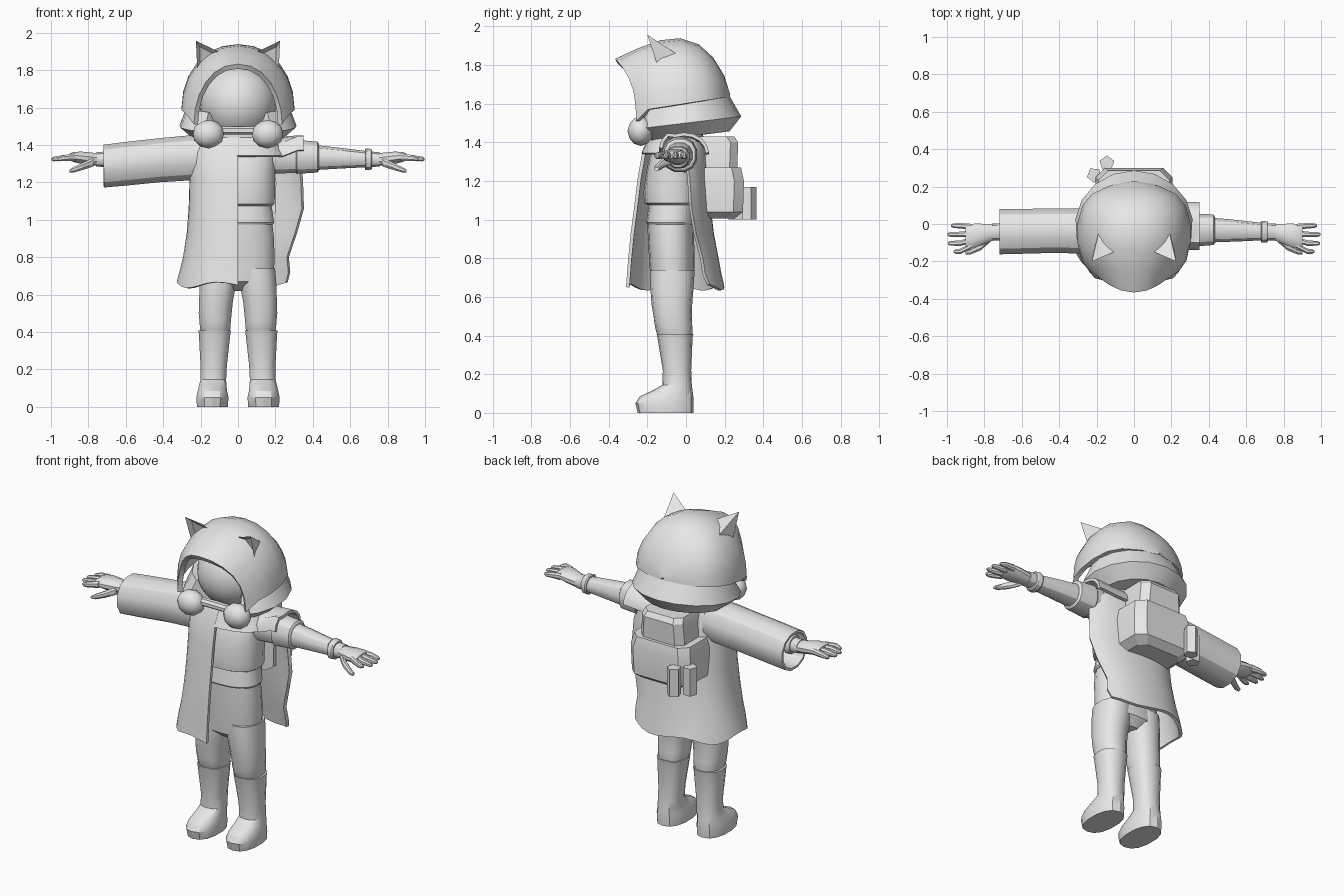
import bpy, bmesh, math
from mathutils import Vector

if "Cube" in bpy.data.objects:
    bpy.data.objects.remove(bpy.data.objects["Cube"])

grey = bpy.data.materials.new("plain_grey")
grey.diffuse_color = (0.8, 0.8, 0.8, 1)
grey.use_nodes = True
grey.node_tree.nodes["Principled BSDF"].inputs["Base Color"].default_value = grey.diffuse_color


def finish(name, bm, thick=0, angle=32):
    """Turn a bmesh into an object, with optional wall thickness."""
    bmesh.ops.recalc_face_normals(bm, faces=bm.faces[:])
    me = bpy.data.meshes.new(name)
    bm.to_mesh(me)
    bm.free()
    ob = bpy.data.objects.new(name, me)
    bpy.context.collection.objects.link(ob)
    if thick:
        mod = ob.modifiers.new("wall", 'SOLIDIFY')
        mod.thickness, mod.offset = thick, 0
        bpy.context.view_layer.update()
        dg = bpy.context.evaluated_depsgraph_get()
        me = bpy.data.meshes.new_from_object(ob.evaluated_get(dg))
        ob.modifiers.clear()
        ob.data = me
    me.materials.clear()
    me.materials.append(grey)
    me.shade_smooth()
    me.set_sharp_from_angle(angle=math.radians(angle))
    return ob


def loft(name, rows, closed=True, caps=True, thick=0, angle=32):
    """Skin a list of equal-length point rows."""
    bm = bmesh.new()
    vs = [[bm.verts.new(p) for p in r] for r in rows]
    n = len(rows[0])
    for a, b in zip(vs, vs[1:]):
        for i in range(n if closed else n - 1):
            j = (i + 1) % n
            bm.faces.new((a[i], a[j], b[j], b[i]))
    if caps:
        bm.faces.new(vs[0])
        bm.faces.new(vs[-1])
    return finish(name, bm, thick, angle)


def power(v, e):
    return math.copysign(abs(v) ** e, v)


def ring(c, u, v, n=14, e=0.85):
    pts = []
    for i in range(n):
        t = math.tau * (i + 0.5) / n
        pts.append(Vector(c) + Vector(u) * power(math.cos(t), e) + Vector(v) * power(math.sin(t), e))
    return pts


def upright(name, rows, s=1, n=14, e=0.85, **kw):
    """Rows are z, centre x, half width, front y, back y."""
    return loft(name, [ring((s * x, (f + b) / 2, z), (w, 0, 0), (0, (b - f) / 2, 0), n, e)
                       for z, x, w, f, b in rows], **kw)


def sideways(name, rows, s=1, n=12, e=0.9, **kw):
    """Rows are x, front y, back y, low z, high z."""
    return loft(name, [ring((s * x, (f + b) / 2, (l + h) / 2), (0, (b - f) / 2, 0), (0, 0, (h - l) / 2), n, e)
                       for x, f, b, l, h in rows], **kw)


# legs, boots, arms and hands
for s, side in ((-1, "right"), (1, "left")):
    upright(side + "_boot", [
        (0, .137, .084, -.25, .038), (.05, .137, .088, -.262, .04), (.085, .137, .08, -.24, .038),
        (.115, .135, .075, -.175, .034), (.145, .132, .07, -.122, .03), (.22, .13, .072, -.12, .027),
        (.39, .125, .086, -.148, .034), (.408, .125, .089, -.152, .038), (.41, .125, .07, -.13, .02)], s)
    upright(side + "_trouser_leg", [
        (.39, .122, .076, -.14, .03), (.42, .122, .083, -.155, .034), (.46, .122, .086, -.163, .032),
        (.5, .122, .09, -.168, .03), (.56, .118, .092, -.178, .032), (.66, .107, .1, -.186, .04),
        (.74, .1, .1, -.186, .045)], s)
    sideways(side + "_arm", [
        (.15, -.11, .05, 1.25, 1.42), (.43, -.1, .035, 1.265, 1.4), (.56, -.095, .022, 1.273, 1.385),
        (.7, -.088, .006, 1.28, 1.367), (.76, -.09, .004, 1.284, 1.362)], s)
    sideways(side + "_wrist_band", [
        (.678, -.098, .015, 1.268, 1.379), (.685, -.102, .019, 1.264, 1.383),
        (.71, -.1, .016, 1.266, 1.381), (.717, -.094, .01, 1.272, 1.376)], s)
    sideways(side + "_palm", [
        (.73, -.082, -.004, 1.288, 1.355), (.78, -.1, .002, 1.288, 1.36), (.84, -.125, .004, 1.298, 1.366),
        (.885, -.132, .002, 1.31, 1.362), (.9, -.128, -.004, 1.318, 1.355)], s)
    for k, (y, tip) in enumerate(((-.015, .978), (-.05, .998), (-.085, .995), (-.117, .965))):
        y2 = y - .012 * k + .006
        sideways(f"{side}_finger_{k + 1}", [
            (.87, y - .017, y + .017, 1.312, 1.356), (.93, y2 - .016, y2 + .016, 1.313, 1.348),
            (tip - .012, y2 - .013, y2 + .013, 1.312, 1.338), (tip, y2 - .006, y2 + .006, 1.318, 1.33)], s, n=8)
    sideways(side + "_thumb", [
        (.77, -.1, -.055, 1.285, 1.335), (.82, -.142, -.1, 1.268, 1.312),
        (.875, -.164, -.13, 1.253, 1.285), (.9, -.163, -.14, 1.253, 1.27)], s, n=8)

# hips, belt line, shirt and neck
upright("trouser_hips", [
    (.62, 0, .06, -.12, 0), (.67, 0, .19, -.182, .04), (.78, 0, .198, -.19, .045), (.9, 0, .195, -.197, .042),
    (.985, 0, .185, -.2, .04)], n=18)
upright("waistband", [(.975, 0, .19, -.2, .045), (.985, 0, .196, -.206, .05), (1.0, 0, .193, -.204, .05),
                      (1.09, 0, .18, -.19, .06)], n=18)
upright("shirt", [
    (1.075, 0, .185, -.195, .06), (1.085, 0, .198, -.215, .072), (1.14, 0, .2, -.22, .075),
    (1.25, 0, .2, -.205, .075), (1.36, 0, .2, -.18, .07), (1.42, 0, .16, -.14, .05),
    (1.44, 0, .1, -.11, .03)], n=18)
upright("neck", [(1.38, 0, .1, -.14, .04), (1.52, 0, .1, -.15, .05)])

# short sleeve and rolled cuff on the uncovered arm
sideways("short_sleeve", [(.14, -.12, .055, 1.24, 1.43), (.33, -.11, .05, 1.25, 1.42)])
sideways("sleeve_cuff", [(.31, -.118, .056, 1.247, 1.425), (.315, -.124, .06, 1.243, 1.43),
                         (.425, -.115, .053, 1.25, 1.42), (.432, -.105, .043, 1.26, 1.41)])

# long wide sleeve, open at the wrist
sideways("coat_sleeve", [
    (.14, -.15, .07, 1.23, 1.445), (.26, -.155, .08, 1.215, 1.447), (.42, -.15, .078, 1.205, 1.432),
    (.6, -.155, .077, 1.187, 1.412), (.718, -.158, .077, 1.177, 1.397)], -1, n=12, caps=False, thick=.016)

# coat rows: z, half width on each side, front y, back y, end angle
COAT = [(1.465, .1, .1, -.13, .05, 270), (1.435, .2, .2, -.18, .08, 270), (1.36, .25, .33, -.215, .1, 255),
        (1.22, .25, .37, -.24, .11, 246), (1.06, .255, .385, -.26, .12, 243), (.93, .265, .36, -.277, .135, 238),
        (.8, .285, .33, -.29, .16, 232), (.72, .305, .34, -.296, .175, 232), (.65, .32, .34, -.302, .19, 228)]


def coat_row(row, a0, a1, n, wave=0):
    z, left, right, f, b, _ = row
    pts = []
    for i in range(n + 1):
        d = a0 + (a1 - a0) * i / n
        a = math.radians(d)
        w = left if d < 180 else right
        x = -w * power(math.sin(a), .9)
        y = (f + b) / 2 - (b - f) / 2 * power(math.cos(a), .9)
        pts.append((x, y, z + wave * math.sin(a * 5)))
    return pts


loft("coat_body", [coat_row(r, 0, r[5], 24, .016 * (i == len(COAT) - 1)) for i, r in enumerate(COAT)],
     closed=False, caps=False, thick=.018)
YOKE = COAT[:2] + [(1.34, .25, .25, -.222, .1, 0)]
loft("coat_front_yoke", [coat_row(r, 265, 361, 8) for r in YOKE], closed=False, caps=False, thick=.018)

# coat cap over the uncovered shoulder
cap = []
for x, drop in ((.12, .3), (.24, .2), (.32, -.05), (.35, -.15)):
    arc = []
    for i in range(9):
        t = math.pi * i / 8
        z = 1.345 + .097 * math.sin(t) - max(0, drop) * .03
        arc.append((x, -.01 + .12 * -math.cos(t), z + (.025 if drop < 0 and i < 3 else 0)))
    cap.append(arc)
loft("coat_shoulder_cap", cap, closed=False, caps=False, thick=.018)

# head
bm = bmesh.new()
bmesh.ops.create_uvsphere(bm, u_segments=24, v_segments=16, radius=.205)
for v in bm.verts:
    v.co += Vector((0, -.045, 1.625))
finish("head", bm)

# hood made of arches from the peaked front to the back
arches = []
for w, top, yb, yt, p in ((.225, 1.82, -.25, -.36, 3), (.268, 1.875, -.19, -.24, 2), (.288, 1.915, -.1, -.13, 1),
                          (.288, 1.925, 0, -.03, 1), (.265, 1.895, .09, .06, 1), (.215, 1.83, .15, .13, 1),
                          (.12, 1.74, .195, .185, 1), (.01, 1.645, .215, .215, 1)):
    base = 1.6 + .16 * yb - (.05 if yb < -.2 else 0)
    arches.append([(w * power(math.cos(t), .92), yb + (yt - yb) * math.sin(t) ** p, base + (top - base) * math.sin(t))
                   for t in [math.pi * i / 12 for i in range(13)]])
loft("hood", arches, closed=False, caps=False, thick=.028)

# flared collar round the hood, open at the front
collar = []
for i in range(15):
    a = math.radians(35 + 290 * i / 14)
    sec = []
    for rx, ry, cy, z, slope in ((.275, .225, 0, 1.605, .16), (.315, .293, -.007, 1.5, .12),
                                 (.235, .22, .005, 1.43, .12), (.09, .09, -.04, 1.43, .1), (.2, .17, 0, 1.58, .16)):
        y = cy - ry * math.cos(a)
        sec.append((-rx * math.sin(a), y, z + slope * y))
    collar.append(sec)
loft("hood_collar", collar, angle=25)

# collar puffs and the strip between them
for s, side in ((-1, "right"), (1, "left")):
    bm = bmesh.new()
    bmesh.ops.create_icosphere(bm, subdivisions=2, radius=1)
    for v in bm.verts:
        v.co = Vector((s * .158 + v.co.x * .086, -.235 + v.co.y * .068, 1.458 + v.co.z * .077))
    finish(side + "_collar_puff", bm, angle=40)
sideways("collar_strip", [(-.13, -.25, -.19, 1.455, 1.5), (.13, -.25, -.19, 1.455, 1.5)], n=8)

# pointed ears with hollow fronts
for s, side in ((-1, "right"), (1, "left")):
    bm = bmesh.new()
    tip, inner, outer, back = [bm.verts.new((s * x, y, z)) for x, y, z in (
        (.225, -.2, 1.957), (.085, -.14, 1.89), (.215, -.13, 1.745), (.17, .04, 1.8))]
    front = bm.faces.new((tip, inner, outer))
    for f in ((tip, inner, back), (tip, back, outer), (inner, outer, back)):
        bm.faces.new(f)
    bmesh.ops.recalc_face_normals(bm, faces=bm.faces[:])
    bmesh.ops.inset_region(bm, faces=[front], thickness=.016)
    bmesh.ops.translate(bm, verts=front.verts[:], vec=(-s * .012, .03, -.02))
    finish(side + "_ear", bm, angle=10)


# backpack with chamfered back corners
def pack_row(z, w, b, cut):
    return [(-w, .06, z), (w, .06, z), (w, b - cut, z), (w - cut, b, z), (cut - w, b, z), (-w, b - cut, z)]


loft("backpack_lower", [pack_row(1.005, .15, .25, .04), pack_row(1.04, .2, .295, .05), pack_row(1.2, .205, .3, .05),
                        pack_row(1.27, .19, .285, .05)], angle=20)
loft("backpack_upper", [pack_row(1.26, .15, .265, .04), pack_row(1.4, .14, .27, .04),
                        pack_row(1.43, .13, .25, .04)], angle=20)

# two small five-sided pouches
for k, (x, y, turn) in enumerate(((-.145, .325, .3), (-.212, .262, .9))):
    rows = [[(x + .041 * math.cos(turn + math.tau * i / 5), y + .041 * math.sin(turn + math.tau * i / 5), z)
             for i in range(5)] for z in (1.0, 1.17)]
    loft(f"pouch_{k + 1}", rows, angle=20)
